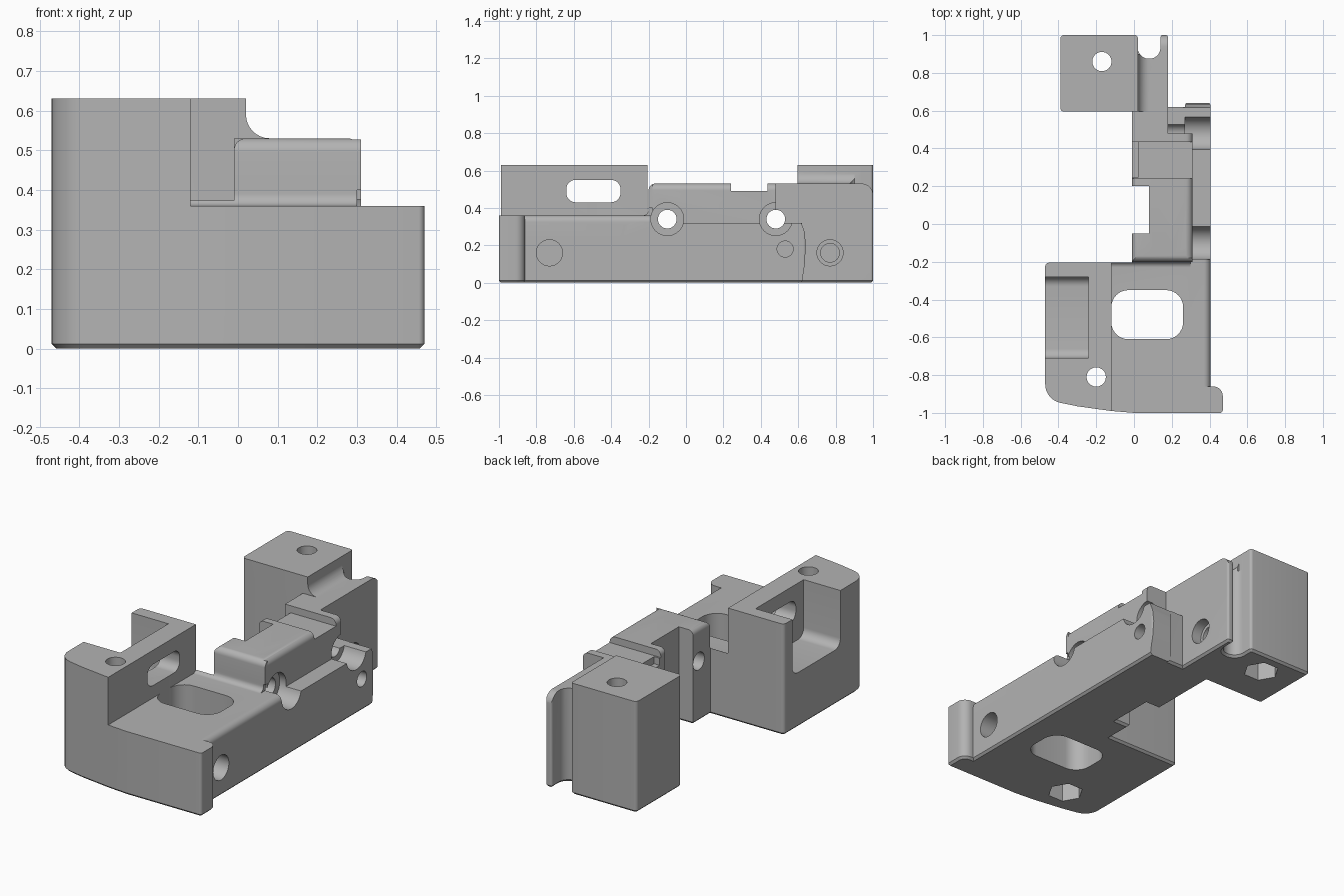
import bpy, bmesh, math
from mathutils import Vector

cube = bpy.data.objects.get("Cube")
if cube:
    bpy.data.objects.remove(cube, do_unlink=True)

grey = bpy.data.materials.new("machined grey")
grey.use_nodes = True
grey.diffuse_color = (0.45, 0.45, 0.45, 1)
grey.node_tree.nodes["Principled BSDF"].inputs["Base Color"].default_value = (0.45, 0.45, 0.45, 1)


def rounded(corners, steps=8):
    """Polygon from (a, b) or (a, b, radius) corners, with filleted corners."""
    out = []
    for i, c in enumerate(corners):
        p = Vector(c[:2])
        if len(c) == 2:
            out.append(p)
            continue
        d1 = (Vector(corners[i - 1][:2]) - p).normalized()
        d2 = (Vector(corners[(i + 1) % len(corners)][:2]) - p).normalized()
        half, r = d1.angle(d2) / 2, c[2]
        centre = p + (d1 + d2).normalized() * (r / math.sin(half))
        t = r / math.tan(half)
        v1, v2 = (p + d1 * t - centre).normalized(), (p + d2 * t - centre).normalized()
        out += [centre + v1.slerp(v2, k / steps) * r for k in range(steps + 1)]
    return out


def prism(name, axis, corners, lo, hi, chamfer=0):
    """Extrude a profile along an axis; the profile uses the other two axes in order."""
    place = {"x": lambda a, b, h: (h, a, b),
             "y": lambda a, b, h: (a, h, b),
             "z": lambda a, b, h: (a, b, h)}[axis]
    pts = rounded(corners)
    bm = bmesh.new()
    low = [bm.verts.new(place(p.x, p.y, lo)) for p in pts]
    high = [bm.verts.new(place(p.x, p.y, hi)) for p in pts]
    base = bm.faces.new(low)
    bm.faces.new(high)
    n = len(pts)
    for i in range(n):
        j = (i + 1) % n
        bm.faces.new((low[i], low[j], high[j], high[i]))
    bmesh.ops.recalc_face_normals(bm, faces=bm.faces)
    if chamfer:
        bmesh.ops.bevel(bm, geom=list(base.edges), offset=chamfer, segments=1, affect="EDGES")
    mesh = bpy.data.meshes.new(name)
    bm.to_mesh(mesh)
    bm.free()
    ob = bpy.data.objects.new(name, mesh)
    bpy.context.collection.objects.link(ob)
    return ob


def cut(axis, corners, lo, hi):
    """Mill a prism out of the body."""
    tool = prism("cutter", axis, corners, lo, hi)
    tool.hide_render = True
    mod = body.modifiers.new("cut", "BOOLEAN")
    mod.operation, mod.solver, mod.object = "DIFFERENCE", "EXACT", tool
    bpy.context.view_layer.objects.active = body
    bpy.ops.object.modifier_apply(modifier=mod.name)
    bpy.data.objects.remove(tool, do_unlink=True)


def drill(axis, a, b, r, lo, hi, sides=32):
    ring = [(a + r * math.cos(math.tau * k / sides), b + r * math.sin(math.tau * k / sides))
            for k in range(sides)]
    cut(axis, ring, lo, hi)


def box(a0, a1, b0, b1, r=0):
    pts = [(a0, b0), (a1, b0), (a1, b1), (a0, b1)]
    return [p + (r,) for p in pts] if r else pts


# Full-height footprint
body = prism("bracket_body", "z", [
    (-0.47, -0.93, 0.1), (-0.3, -0.965), (-0.12, -0.99), (0, -1), (0.47, -1, 0.015),
    (0.47, -0.86, 0.05), (0.405, -0.86), (0.405, 0.645, 0.02), (0.27, 0.645, 0.02), (0.27, 0.62),
    (0.18, 0.62), (0.18, 1, 0.012), (0.14, 1, 0.012), (0.14, 0.875, 0.058), (0.02, 0.875, 0.058),
    (0.02, 1, 0.015), (-0.39, 1, 0.02), (-0.39, 0.595, 0.02), (-0.01, 0.595),
    (-0.01, 0.2), (0.08, 0.2), (0.08, -0.05), (-0.01, -0.05), (-0.01, -0.205),
    (-0.47, -0.205, 0.02)], 0, 0.63, chamfer=0.012)

# Deck, raised middle and stepped saddle
cut("x", [(-1.1, 0.36), (-0.2, 0.36, 0.03), (-0.2, 0.53, 0.035), (0.24, 0.53), (0.24, 0.49),
          (0.435, 0.49), (0.435, 0.53), (0.595, 0.53), (0.595, 0.8), (-1.1, 0.8)], -0.12, 1)
# Rear wall top, blended into the rear post
cut("y", [(0.02, 0.8), (0.02, 0.53, 0.06), (1, 0.53), (1, 0.8)], 0.59, 1.1)
cut("x", rounded([(0.9, 0.53), (1.0, 0.53, 0.06), (1.0, 0.4), (1.1, 0.4), (1.1, 0.6), (0.9, 0.6)]),
    0.021, 0.3)
# Side rail ledge and the step behind it
cut("y", [(0.31, 0.32), (0.31, 0.53, 0.035), (0.2, 0.53), (0.2, 0.8), (1, 0.8), (1, 0.32)],
    -0.18, 0.485)
cut("y", box(0.31, 1, 0.36, 0.8), -0.21, -0.17)
cut("y", box(0.18, 1, 0.32, 0.8), 0.48, 1.1)
# Rounded inner and outer upper edges
cut("y", [(-0.01, 0.4), (-0.01, 0.53, 0.03), (0.1, 0.53), (0.1, 0.6), (-0.1, 0.6), (-0.1, 0.4)],
    -0.21, 0.25)
cut("y", [(0.405, 0.25), (0.405, 0.36, 0.035), (0.3, 0.36), (0.3, 0.4), (0.46, 0.4), (0.46, 0.25)],
    -0.86, -0.18)
# Saddle side step
cut("y", box(-0.1, 0.025, 0.45, 0.8), 0.25, 0.435)
# Curved rail end
cut("x", [(0.61, -0.1), (0.62, 0), (0.635, 0.1), (0.64, 0.2), (0.635, 0.27), (0.615, 0.325),
          (0.615, 0.7), (0.8, 0.7), (0.8, -0.1)], 0.26, 0.6)

# Front tower pocket and window
cut("x", [(-0.71, 0.8), (-0.71, 0.31, 0.05), (-0.28, 0.31, 0.05), (-0.28, 0.8)], -0.7, -0.24)
cut("x", box(-0.64, -0.35, 0.43, 0.55, 0.05), -0.3, 0)
# Deck opening with eased long edges
cut("z", box(-0.12, 0.26, -0.61, -0.35, 0.09), -0.1, 0.5)

# Cross holes with counterbores
for y in (-0.1, 0.48):
    drill("x", y, 0.34, 0.05, -0.3, 1)
    drill("x", y, 0.34, 0.088, 0.27, 1)
# Blind side holes
for y, z, r, floor in ((-0.73, 0.16, 0.07, 0.15), (0.53, 0.18, 0.043, 0.2),
                       (0.77, 0.16, 0.07, 0.12), (0.77, 0.16, 0.05, 0)):
    drill("x", y, z, r, floor, 1)
# Vertical bolt holes with hexagonal nut pockets
for x, y in ((-0.2, -0.81), (-0.17, 0.86)):
    drill("z", x, y, 0.051, -0.1, 0.8)
    drill("z", x, y, 0.095, -0.1, 0.13, sides=6)

# Finish
body.data.materials.clear()
body.data.materials.append(grey)
for ob in bpy.context.selected_objects:
    ob.select_set(False)
body.select_set(True)
bpy.context.view_layer.objects.active = body
bpy.ops.object.shade_smooth_by_angle(angle=math.radians(30))
